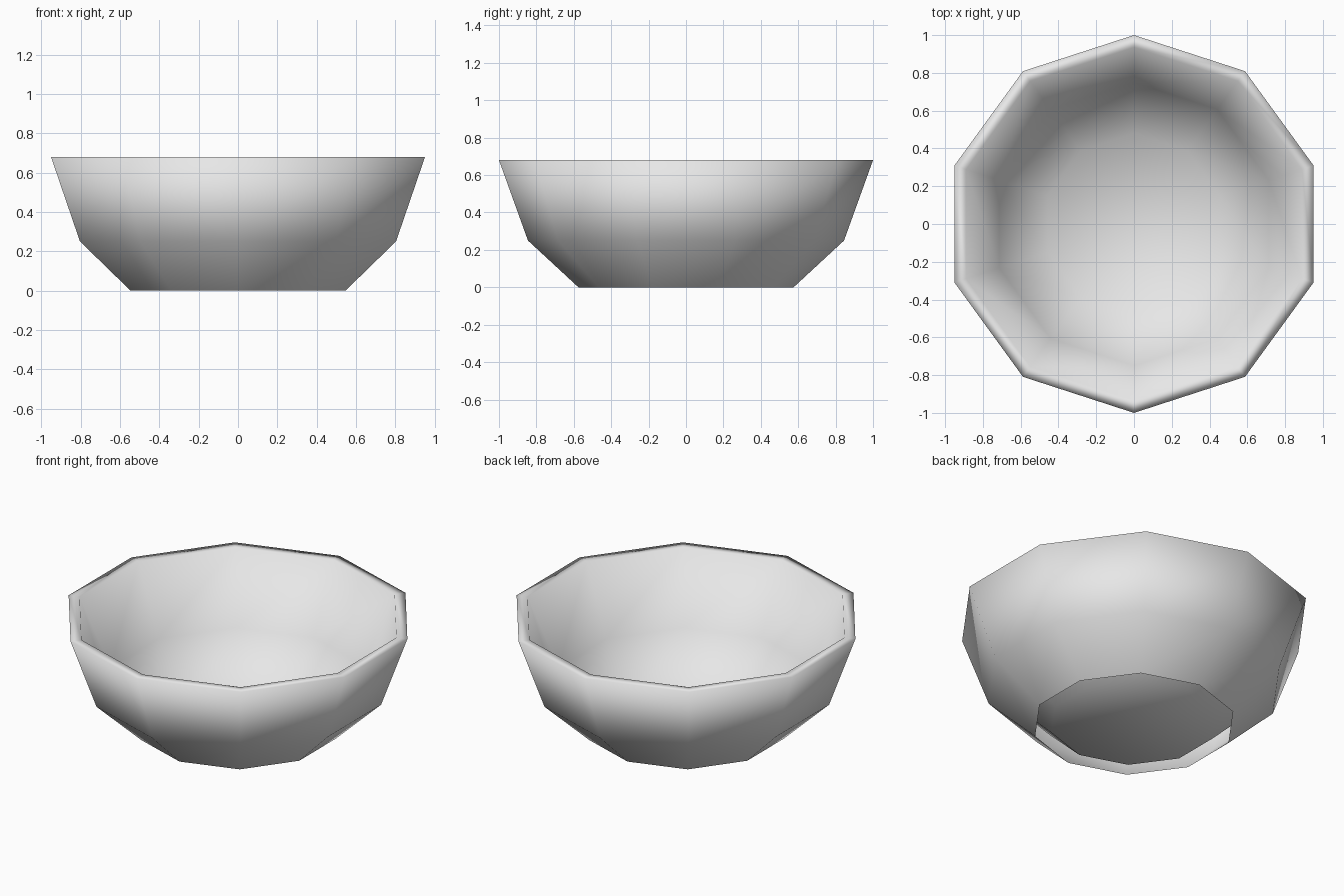
import bpy, bmesh, math

if "Cube" in bpy.data.objects:
    bpy.data.objects.remove(bpy.data.objects["Cube"])

SIDES = 10
# Wall section (radius, height): open foot, outer wall, rim, inner wall, floor
PROFILE = [(0.575, 0.0), (0.845, 0.25), (1.0, 0.68),
           (0.935, 0.68), (0.75, 0.265), (0.48, 0.01)]

# One plain colour
clay = bpy.data.materials.new("light_grey")
clay.diffuse_color = (0.8, 0.8, 0.8, 1.0)
clay.use_nodes = True
clay.node_tree.nodes["Principled BSDF"].inputs["Base Color"].default_value = clay.diffuse_color

# Ten-sided bowl: spin the section into rings and bridge them
bm = bmesh.new()
rings = []
for r, z in PROFILE:
    angles = [math.pi / 2 + 2 * math.pi * k / SIDES for k in range(SIDES)]
    rings.append([bm.verts.new((r * math.cos(a), r * math.sin(a), z)) for a in angles])
for low, high in zip(rings, rings[1:]):
    for k in range(SIDES):
        n = (k + 1) % SIDES
        bm.faces.new((low[k], low[n], high[n], high[k]))

# Inner floor; the outer foot stays open underneath
bm.faces.new(rings[-1])
for face in bm.faces:
    face.smooth = True

mesh = bpy.data.meshes.new("bowl")
bm.to_mesh(mesh)
bm.free()
mesh.materials.append(clay)
bowl = bpy.data.objects.new("bowl", mesh)
bpy.context.collection.objects.link(bowl)
